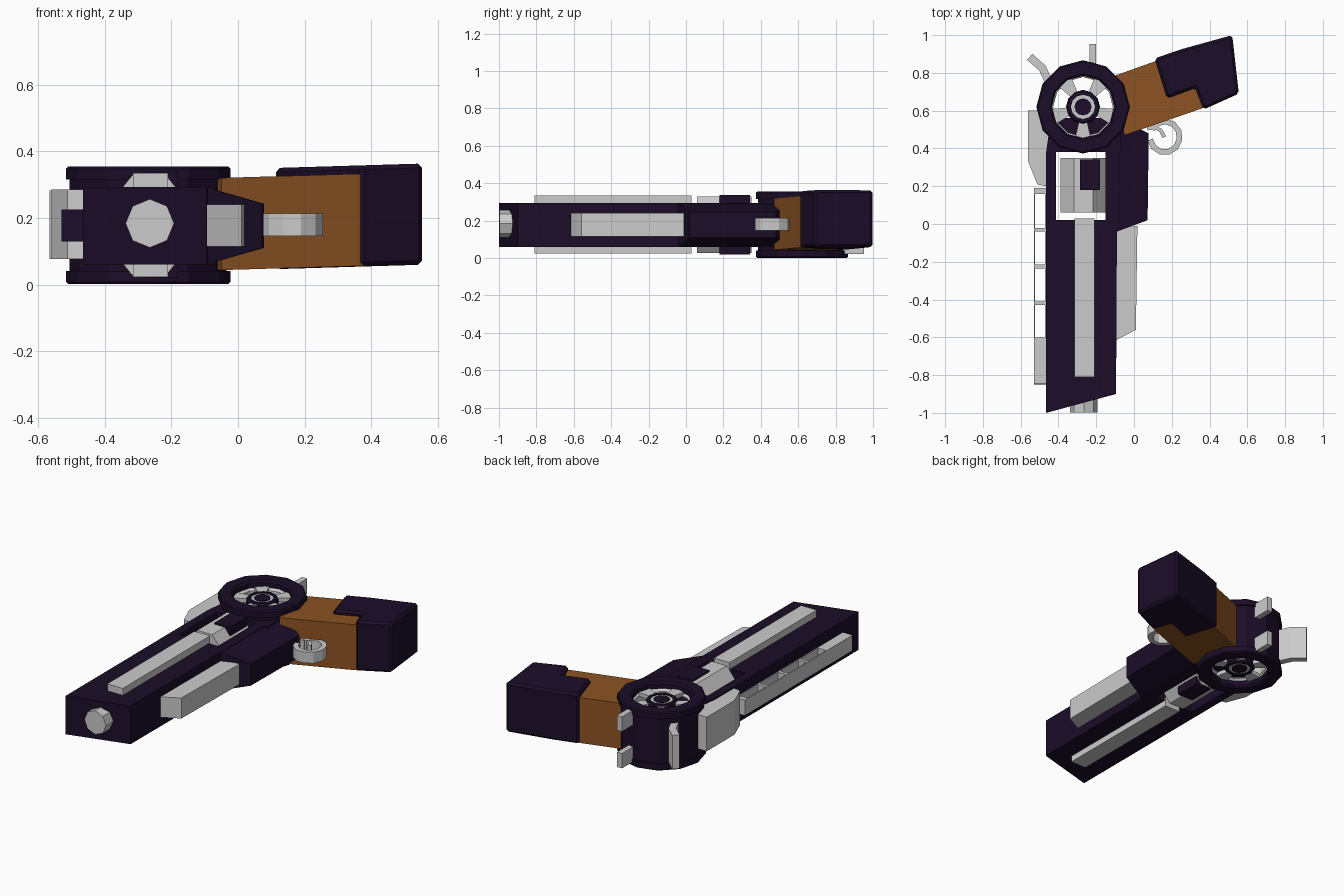
import bpy, bmesh
from math import cos, sin, pi, radians
from mathutils import Vector, Matrix

if "Cube" in bpy.data.objects:
    bpy.data.objects.remove(bpy.data.objects["Cube"])

def mat(name, col):
    m = bpy.data.materials.new(name)
    m.diffuse_color = col
    m.use_nodes = True
    m.node_tree.nodes["Principled BSDF"].inputs["Base Color"].default_value = m.diffuse_color
    return m

DARK = mat("dark_purple", (0.011, 0.004, 0.021, 1))
BROWN = mat("brown", (0.26, 0.085, 0.016, 1))
ZC = 0.178                      # mid plane of the thickness
DX, DY = -0.27, 0.62            # drum axis

def finish(name, bm, m=None):
    bmesh.ops.recalc_face_normals(bm, faces=bm.faces)
    me = bpy.data.meshes.new(name)
    bm.to_mesh(me)
    bm.free()
    ob = bpy.data.objects.new(name, me)
    bpy.context.collection.objects.link(ob)
    if m:
        me.materials.append(m)
    return ob

def prism(name, pts, z0, z1, m=None, taper=None, tilt=0, bevel=0):
    """Extrude an xy outline in z; taper gives a per-point inset, tilt a z slope along x."""
    bm = bmesh.new()
    t = taper or [0] * len(pts)
    lo = [bm.verts.new((x, y, z0 + d + tilt * x)) for (x, y), d in zip(pts, t)]
    hi = [bm.verts.new((x, y, z1 - d + tilt * x)) for (x, y), d in zip(pts, t)]
    bm.faces.new(lo)
    bm.faces.new(hi)
    n = len(pts)
    for i in range(n):
        j = (i + 1) % n
        bm.faces.new((lo[i], lo[j], hi[j], hi[i]))
    ob = finish(name, bm, m)
    if bevel:
        b = ob.modifiers.new("bevel", 'BEVEL')
        b.width, b.segments = bevel, 1
    return ob

def box(name, x0, x1, y0, y1, z0, z1, m=None):
    return prism(name, [(x0, y0), (x1, y0), (x1, y1), (x0, y1)], z0, z1, m)

def strip(name, path, w, z0, z1, m=None):
    """Ribbon of width w following an xy path."""
    p = [Vector(q) for q in path]
    left, right = [], []
    for i, q in enumerate(p):
        d = (p[min(i + 1, len(p) - 1)] - p[max(i - 1, 0)]).normalized()
        nrm = Vector((-d.y, d.x)) * w / 2
        left.append(tuple(q + nrm))
        right.append(tuple(q - nrm))
    return prism(name, left + right[::-1], z0, z1, m)

def lathe(name, prof, m=None, n=12):
    """Revolve a closed (radius, z) loop around the drum axis."""
    bm = bmesh.new()
    rings = [[bm.verts.new((DX + r * cos(2 * pi * k / n), DY + r * sin(2 * pi * k / n), z))
              for r, z in prof] for k in range(n)]
    for k in range(n):
        a, b = rings[k], rings[(k + 1) % n]
        for i in range(len(prof)):
            j = (i + 1) % len(prof)
            bm.faces.new((a[i], a[j], b[j], b[i]))
    return finish(name, bm, m)

def rod(name, x, y0, y1, z, r, sides, turn=0, sx=1):
    bm = bmesh.new()
    mx = (Matrix.Translation((x, (y0 + y1) / 2, z)) @ Matrix.Diagonal((sx, 1, 1, 1))
          @ Matrix.Rotation(pi / 2, 4, 'X') @ Matrix.Rotation(turn, 4, 'Z'))
    bmesh.ops.create_cone(bm, cap_ends=True, segments=sides, radius1=r, radius2=r,
                          depth=y1 - y0, matrix=mx)
    return finish(name, bm)

# Barrel housing and frame around the chamber window
prism("barrel_housing", [(-.465, -1), (-.095, -.9), (-.09, .02), (-.465, .02)], .06, .293, DARK)
box("frame_left", -.465, -.412, .02, .38, .06, .293, DARK)
box("frame_right", -.15, -.088, .02, .38, .06, .293, DARK)
prism("frame_rear", [(-.465, .38), (-.07, .38), (-.07, .56), (-.44, .56)], .06, .293, DARK)
prism("lower_frame", [(-.09, -.04), (.072, .02), (.078, .48), (-.09, .56)], .062, .291, DARK,
      taper=[0, .048, .048, 0])
rod("muzzle", -.265, -.998, -.75, .184, .073, 8)

# Chamber
rod("chamber", -.267, .06, .35, ZC, .163, 8, radians(22.5), .81)
box("chamber_plate", -.285, -.18, .18, .342, .02, .338, DARK)

# Long ribs on both flat sides
for side, (a, b) in {"upper": (.28, .335), "lower": (.023, .08)}.items():
    box(side + "_rib", -.315, -.21, -.81, .03, a, b)

# Under-barrel block and blade near the drum
prism("under_block", [(-.095, -.615), (.01, -.56), (.018, -.01), (-.095, -.02)], .115, .24)
prism("side_blade", [(-.465, .2), (-.512, .21), (-.56, .33), (-.56, .6), (-.44, .6)], .077, .285)

# Windowed sight rail
RX0, RX1, RZ0, RZ1 = -.53, -.465, .13, .225
box("rail_end", RX0, RX1, -.845, -.6, RZ0, RZ1)
box("rail_tip", RX0, RX1, -.85, -.845, RZ0, RZ1, DARK)
box("rail_outer_wall", RX0, RX0 + .006, -.6, .19, RZ0, RZ1)
box("rail_inner_wall", RX1 - .006, RX1, -.6, .19, RZ0, RZ1)
for i, y in enumerate((-.42, -.225, -.03, .175)):
    h = .015 if i == 3 else .01
    box("rail_bar_%d" % i, RX0 + .006, RX1 - .006, y - h, y + h, RZ0, RZ1)

# Drum shell, end rings and inner liner
lathe("drum_shell", [(.236, .03), (.236, .325), (.18, .325), (.18, .03)], DARK)
lathe("drum_liner", [(.182, .035), (.182, .32), (.158, .3), (.158, .055)])
for side, s in (("top", 1), ("bottom", -1)):
    z = lambda d: ZC + s * d
    lathe(side + "_ring", [(.247, z(.137)), (.247, z(.17)), (.24, z(.177)),
                           (.175, z(.177)), (.165, z(.165)), (.165, z(.137))], DARK)
    lathe(side + "_hub", [(.09, z(.1)), (.09, z(.14)), (.082, z(.15)),
                          (.064, z(.15)), (.064, z(.1))], DARK)
    lathe(side + "_hub_ring", [(.066, z(.1)), (.066, z(.145)), (.043, z(.145)), (.043, z(.1))])
    lathe(side + "_hub_core", [(.045, z(.1)), (.045, z(.15)), (.001, z(.15)), (.001, z(.1))], DARK)
    # Five flared spokes
    for k in range(5):
        a = radians(54 + 72 * k)
        pts = [(DX + r * cos(a) - t * sin(a), DY + r * sin(a) + t * cos(a))
               for r, t in ((.08, -.022), (.17, -.043), (.17, .043), (.08, .022))]
        za, zb = sorted((z(.118), z(.142)))
        prism("%s_spoke_%d" % (side, k), pts, za, zb)
    # Rear post
    za, zb = sorted((z(.067), z(.157)))
    box(side + "_post", -.235, -.2, .83, .953, za, zb)

# Hammer
strip("hammer", [(-.552, .885), (-.485, .825), (-.445, .74)], .042, .077, .283)

# Grip: brown core and dark bevelled butt
prism("grip", [(-.13, .775), (.13, .868), (.48, .93), (.52, .69), (.36, .612), (-.05, .47)],
      .045, .322, BROWN, tilt=.03)
prism("grip_butt", [(.11, .877), (.25, .925), (.52, 1.0), (.555, .69), (.368, .606),
                    (.325, .72), (.175, .665)], .043, .347, DARK, tilt=.03, bevel=.013)

# Trigger guard loop and trigger
guard = [(.163 + .079 * cos(radians(a)), .461 + .082 * sin(radians(a)))
         for a in range(-170, 151, 32)]
strip("trigger_guard", guard, .03, .146, .214)
strip("trigger", [(.07, .505), (.11, .512), (.142, .495), (.16, .46)], .02, .15, .21)
